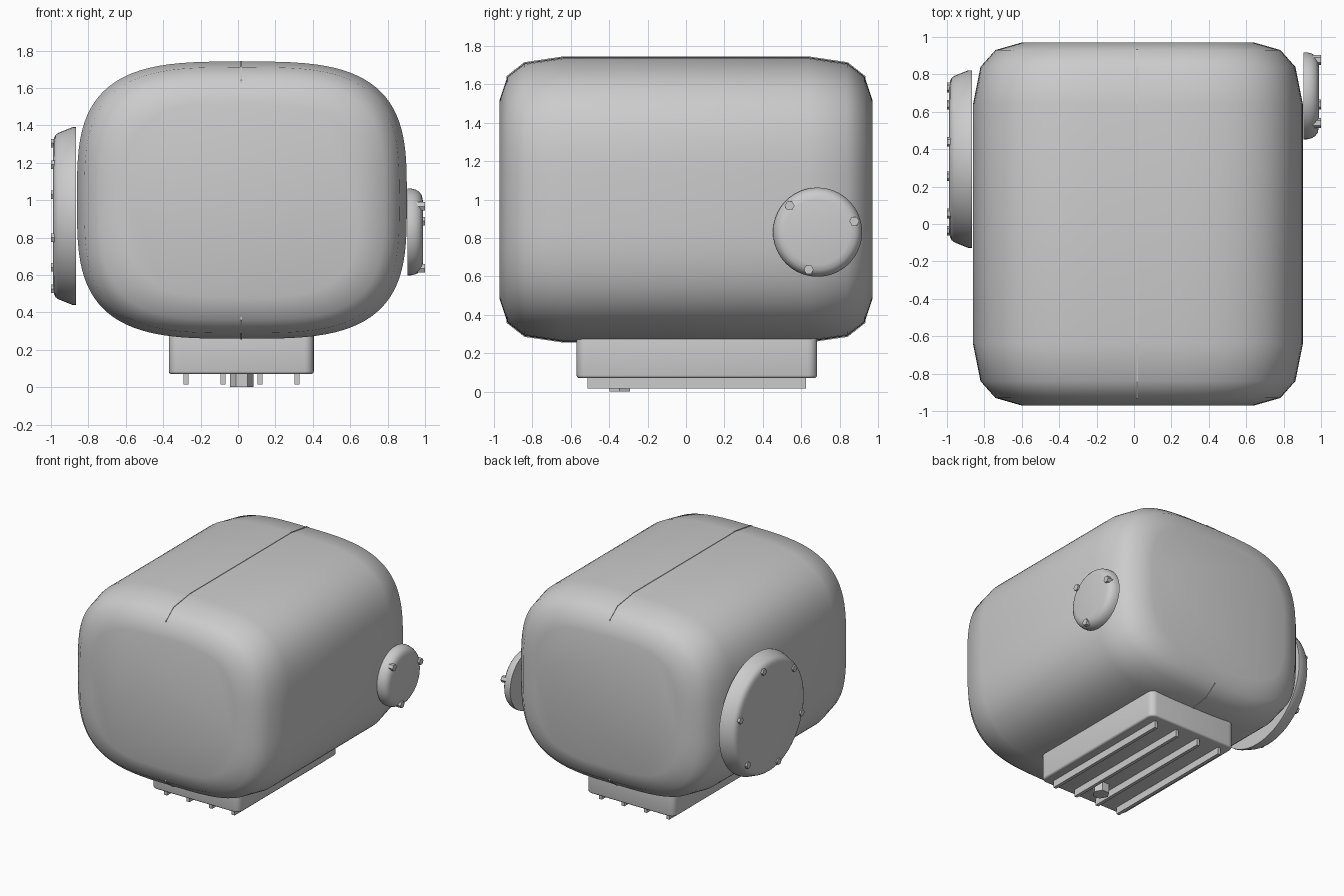
import bpy, bmesh, math
from mathutils import Matrix

if "Cube" in bpy.data.objects:
    bpy.data.objects.remove(bpy.data.objects["Cube"])


def finish(name, bm, angle=None):
    bmesh.ops.recalc_face_normals(bm, faces=bm.faces)
    me = bpy.data.meshes.new(name)
    bm.to_mesh(me)
    bm.free()
    ob = bpy.data.objects.new(name, me)
    bpy.context.collection.objects.link(ob)
    if angle is not None:
        bpy.ops.object.select_all(action='DESELECT')
        ob.select_set(True)
        bpy.context.view_layer.objects.active = ob
        if angle >= 180:
            bpy.ops.object.shade_smooth()
        else:
            bpy.ops.object.shade_smooth_by_angle(angle=math.radians(angle))
    return ob


def loft(name, rings, angle=None):
    """Skin a list of equal-length point rings and cap both ends."""
    bm = bmesh.new()
    vs = [[bm.verts.new(p) for p in r] for r in rings]
    n = len(vs[0])
    for a, b in zip(vs, vs[1:]):
        for i in range(n):
            j = (i + 1) % n
            bm.faces.new((a[i], a[j], b[j], b[i]))
    bm.faces.new(vs[0])
    bm.faces.new(vs[-1])
    return finish(name, bm, angle)


def box(name, lo, hi, corner=0, bevel=0):
    """Box with optional rounded upright corners and softened rims."""
    bm = bmesh.new()
    size = [h - l for l, h in zip(lo, hi)]
    mid = [(h + l) / 2 for l, h in zip(lo, hi)]
    bmesh.ops.create_cube(bm, size=1, matrix=Matrix.Translation(mid) @ Matrix.Diagonal((*size, 1)))
    if corner:
        up = [e for e in bm.edges if abs(e.verts[0].co.z - e.verts[1].co.z) > 0.01]
        bmesh.ops.bevel(bm, geom=up, offset=corner, segments=5, profile=0.5, affect='EDGES')
        rim = [e for e in bm.edges if abs(e.verts[0].co.z - e.verts[1].co.z) < 0.01]
        bmesh.ops.bevel(bm, geom=rim, offset=bevel, segments=3, profile=0.5, affect='EDGES')
    return finish(name, bm, 40 if corner else None)


def disc(name, y, z, profile, sides=64, angle=50):
    """Turned part on the x axis; profile holds (x, radius) pairs."""
    rings = [[(x, y + r * math.cos(2 * math.pi * i / sides), z + r * math.sin(2 * math.pi * i / sides))
              for i in range(sides)] for x, r in profile]
    return loft(name, rings, angle)


def bolts(name, y, z, radius, count, x0, x1):
    for k in range(count):
        a = math.radians(16.7) + 2 * math.pi * k / count
        disc(f"{name}_{k + 1}", y + radius * math.cos(a), z + radius * math.sin(a),
             [(x0, 0.026), (x1, 0.026)], 6, None)


# Main case: rounded cross-section lofted along y with stepped ends
def section(y, inset_x, inset_z, n=96, power=3.35):
    ring = []
    for i in range(n):
        t = 2 * math.pi * i / n
        c, s = math.cos(t), math.sin(t)
        ring.append((0.021 + (0.882 - inset_x) * math.copysign(abs(c) ** (2 / power), c), y,
                     1.0 + (0.741 - inset_z) * math.copysign(abs(s) ** (2 / power), s)))
    return ring


half = [(0.97, 0.26, 0.22), (0.93, 0.12, 0.10), (0.84, 0.04, 0.03), (0.64, 0, 0)]
steps = [(-y, a, b) for y, a, b in half] + half[::-1]
loft("main_case", [section(*s) for s in steps], 180)

# Thin seam line running over the top and bottom of the case
q = [(0.935, 0.642), (0.842, 0.715), (0.64, 0.745)]
outline = ([(y, 1 + z) for y, z in q] + [(-y, 1 + z) for y, z in q[::-1]]
           + [(-y, 1 - z) for y, z in q] + [(y, 1 - z) for y, z in q[::-1]])
loft("case_seam", [[(x, y, z) for y, z in outline] for x in (0.014, 0.022)])

# Large left cover with six bolts
disc("left_cover", 0.347, 0.915,
     [(-0.865, 0.475), (-0.885, 0.475), (-0.960, 0.445), (-0.975, 0.434), (-0.984, 0.416), (-0.988, 0.39)])
bolts("left_cover_bolt", 0.347, 0.915, 0.40, 6, -0.95, -1.0)

# Small right cover with three bolts
disc("right_cover", 0.685, 0.83,
     [(0.905, 0.232), (0.927, 0.232), (0.950, 0.226), (0.969, 0.215), (0.982, 0.197), (0.988, 0.17)])
bolts("right_cover_bolt", 0.685, 0.83, 0.20, 3, 0.95, 1.0)

# Sump with cooling fins underneath
box("sump", (-0.37, -0.57, 0.07), (0.405, 0.683, 0.32), 0.05, 0.015)
for k in range(4):
    x = -0.278 + 0.198 * k
    box(f"sump_fin_{k + 1}", (x - 0.013, -0.512, 0.015), (x + 0.013, 0.625, 0.09))

# Hexagonal drain plug
bm = bmesh.new()
bmesh.ops.create_cone(bm, cap_ends=True, segments=6, radius1=0.062, radius2=0.062, depth=0.09,
                      matrix=Matrix.Translation((0.02, -0.345, 0.045)) @ Matrix.Rotation(math.pi / 6, 4, 'Z'))
finish("drain_plug", bm)
